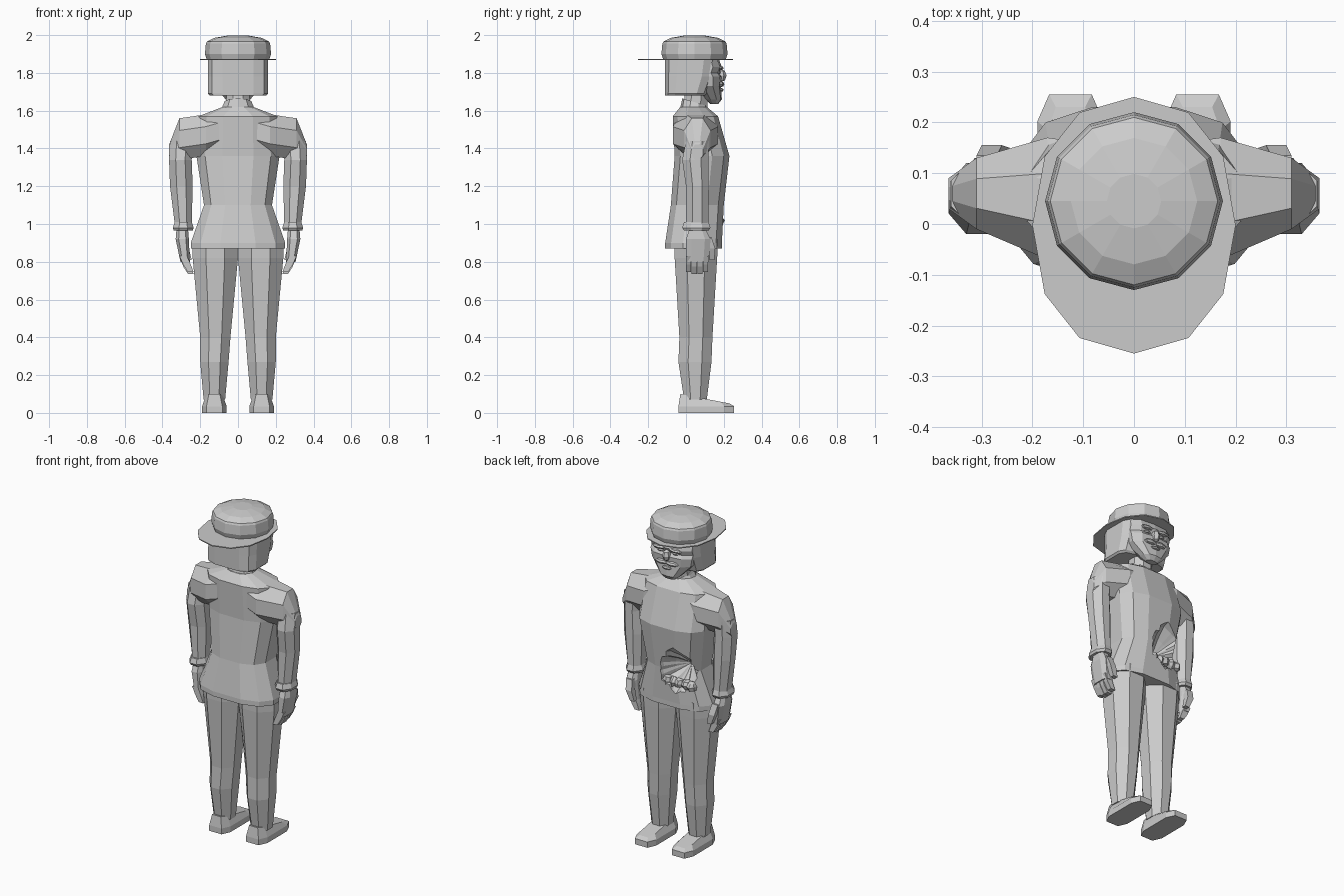
import bpy, bmesh, random
from math import sin, cos, pi, tau, copysign
from mathutils import Matrix, Vector

if "Cube" in bpy.data.objects:
    bpy.data.objects.remove(bpy.data.objects["Cube"])
random.seed(4)

shade = (0.6, 0.6, 0.6, 1)
grey = bpy.data.materials.new("plain_grey")
grey.use_nodes = True
grey.diffuse_color = shade
grey.node_tree.nodes["Principled BSDF"].inputs["Base Color"].default_value = shade


def finish(name, bm):
    bmesh.ops.recalc_face_normals(bm, faces=bm.faces)
    mesh = bpy.data.meshes.new(name)
    bm.to_mesh(mesh)
    bm.free()
    mesh.materials.append(grey)
    obj = bpy.data.objects.new(name, mesh)
    bpy.context.collection.objects.link(obj)
    return obj


def cut(level, half, back, front, middle=0, sides=8, turn=0.5, corner=1, tilt=0):
    """One cross-section that fills a box; a corner value under one squares it off."""
    angles = [tau * (i + turn) / sides for i in range(sides)]
    reach = max(cos(a) for a in angles)
    points = []
    for a in angles:
        u, v = [copysign(min(1, abs(f) / reach) ** corner, f) for f in (cos(a), sin(a))]
        y = (back + front) / 2 + v * (front - back) / 2
        points.append((middle + half * u, y, level - tilt * v))
    return points


def loft(name, cuts, order="xyz", side=1):
    """Skin a stack of cross-sections and cap both ends."""
    bm = bmesh.new()
    rows = []
    for points in cuts:
        places = [Vector([p["xyz".index(axis)] for axis in order]) for p in points]
        rows.append([bm.verts.new((p.x * side, p.y, p.z)) for p in places])
    for low, high in zip(rows, rows[1:]):
        for i in range(len(low)):
            bm.faces.new((low[i - 1], low[i], high[i], high[i - 1]))
    bm.faces.new(rows[0])
    bm.faces.new(rows[-1])
    return finish(name, bm)


def pebble(name, place, size, side=1, roughness=0.0):
    """A small faceted lump."""
    x, y, z = place
    bm = bmesh.new()
    bmesh.ops.create_uvsphere(bm, u_segments=6, v_segments=4, radius=1)
    for v in bm.verts:
        v.co *= random.uniform(1 - roughness, 1 + roughness)
    bm.transform(Matrix.LocRotScale(Vector((x * side, y, z)), None, Vector(size)))
    return finish(name, bm)


def pair(build, name, *details):
    build("left_" + name, *details, side=1)
    build("right_" + name, *details, side=-1)


# Jacket body
def body(level, half, back, front):
    return cut(level, half, back, front, sides=12, corner=0.75)


jacket = loft("jacket", [
    body(level=0.87, half=0.25, back=-0.11, front=0.19),
    body(level=0.9, half=0.25, back=-0.11, front=0.19),
    body(level=1.1, half=0.18, back=-0.08, front=0.2),
    body(level=1.36, half=0.22, back=-0.06, front=0.23),
    body(level=1.57, half=0.21, back=-0.07, front=0.17),
    body(level=1.62, half=0.08, back=-0.03, front=0.11),
])

# Ragged, pleated pit torn in the belly
pleats = 30
ragged = [random.uniform(0.8, 1.1) * (1 if i % 2 else 0.9) for i in range(pleats)]
pit = []
for step in range(4):
    radius = 0.01 + 0.14 * sin(step * pi / 6)
    spread = [radius * r for r in ragged]
    pit.append([(r * cos(tau * i / pleats) - 0.08, r * sin(tau * i / pleats) + 1.1, 0.06 * (step + 1))
                for i, r in enumerate(spread)])
cutter = loft("pit_cutter", pit, order="xzy")
cutter.hide_render = True
torn = jacket.modifiers.new("torn_pit", 'BOOLEAN')
torn.operation, torn.solver, torn.object = 'DIFFERENCE', 'EXACT', cutter
bpy.context.view_layer.update()
evaluated = jacket.evaluated_get(bpy.context.evaluated_depsgraph_get())
torn_mesh = bpy.data.meshes.new_from_object(evaluated)
jacket.modifiers.clear()
jacket.data = torn_mesh
bpy.data.objects.remove(cutter)

# Lumps along the lower edge of the pit
for i in range(5):
    pebble(f"belly_lump_{i + 1}", (0.04 * i - 0.16, 0.17, 1.02), Vector((1, 1, 1)) * 0.03, roughness=0.2)

# Shoulders, skinned sideways from the chest to the outer arm
pair(loft, "shoulder", [
    cut(level=0.1, middle=0.05, half=0.11, back=1.38, front=1.6),
    cut(level=0.17, middle=0.05, half=0.12, back=1.36, front=1.58),
    cut(level=0.31, middle=0.06, half=0.07, back=1.34, front=1.56),
    cut(level=0.365, middle=0.06, half=0.03, back=1.34, front=1.42),
], "zxy")

# Sleeves and flared cuffs
pair(loft, "sleeve", [
    cut(level=1.44, middle=0.3, half=0.06, back=0, front=0.12),
    cut(level=1.34, middle=0.305, half=0.06, back=-0.02, front=0.12),
    cut(level=1.2, middle=0.3, half=0.06, back=0, front=0.12),
    cut(level=1, middle=0.29, half=0.045, back=0, front=0.12),
])
pair(loft, "cuff", [
    cut(level=1.01, middle=0.29, half=0.045, back=-0.01, front=0.12),
    cut(level=0.98, middle=0.29, half=0.055, back=-0.02, front=0.13),
    cut(level=0.965, middle=0.29, half=0.05, back=-0.01, front=0.12),
])

# Hands, with the fingers curling inward
pair(loft, "palm", [
    cut(level=0.98, middle=0.295, half=0.03, back=0.02, front=0.1, corner=0.7),
    cut(level=0.92, middle=0.295, half=0.035, back=0, front=0.13, corner=0.7),
    cut(level=0.8, middle=0.28, half=0.025, back=0, front=0.12, corner=0.7),
])
for finger in range(4):
    back = 0.03 * finger
    front = back + 0.027
    tip = 0.73 + 0.01 * abs(finger - 1.5)
    pair(loft, f"finger_{finger + 1}", [
        cut(level=0.83, middle=0.29, half=0.02, back=back, front=front, sides=4),
        cut(level=tip + 0.04, middle=0.27, half=0.02, back=back, front=front, sides=4),
        cut(level=tip, middle=0.25, half=0.015, back=back, front=front, sides=4),
    ])
pair(loft, "thumb", [
    cut(level=0.93, middle=0.29, half=0.02, back=0.1, front=0.135, sides=4),
    cut(level=0.87, middle=0.28, half=0.02, back=0.12, front=0.155, sides=4),
    cut(level=0.81, middle=0.26, half=0.015, back=0.125, front=0.15, sides=4),
])

# Trousers
pair(loft, "trouser_leg", [
    cut(level=0.92, middle=0.12, half=0.12, back=-0.06, front=0.17),
    cut(level=0.82, middle=0.12, half=0.12, back=-0.06, front=0.165),
    cut(level=0.4, middle=0.12, half=0.08, back=-0.035, front=0.14),
    cut(level=0.27, middle=0.125, half=0.075, back=-0.04, front=0.135),
    cut(level=0.07, middle=0.125, half=0.057, back=-0.01, front=0.11),
])

# Shoes, high at the heel and low at the toe
pair(loft, "shoe", [
    cut(level=0, middle=0.125, half=0.065, back=-0.04, front=0.255, corner=0.5),
    cut(level=0.035, middle=0.125, half=0.065, back=-0.04, front=0.255, corner=0.5),
    cut(level=0.075, middle=0.125, half=0.045, back=-0.03, front=0.23, corner=0.5, tilt=0.025),
])

# Neck and tilted collar
loft("neck", [
    cut(level=1.58, half=0.065, back=-0.02, front=0.11),
    cut(level=1.73, half=0.06, back=0, front=0.12),
])
loft("collar", [
    cut(level=1.6, half=0.09, back=-0.03, front=0.12, sides=10, tilt=0.015),
    cut(level=1.645, half=0.07, back=-0.02, front=0.11, sides=10, tilt=0.02),
])

# Hair, cut straight at the bottom and leaning forward to the brim
def hair(level, half, front):
    return cut(level, half, back=-0.11, front=front, sides=12, corner=0.5)


loft("hair", [
    hair(level=1.68, half=0.15, front=0.1),
    hair(level=1.69, half=0.16, front=0.11),
    hair(level=1.78, half=0.16, front=0.145),
    hair(level=1.87, half=0.16, front=0.16),
])

# Face with a narrow chin
def head(level, half, back, front):
    return cut(level, half, back, front, sides=10, corner=0.9)


loft("face", [
    head(level=1.635, half=0.035, back=0.13, front=0.17),
    head(level=1.66, half=0.065, back=0.1, front=0.19),
    head(level=1.73, half=0.13, back=0.05, front=0.185),
    head(level=1.78, half=0.14, back=0.04, front=0.19),
    head(level=1.8, half=0.14, back=0.04, front=0.175),
    head(level=1.83, half=0.14, back=0.04, front=0.19),
    head(level=1.87, half=0.14, back=0.04, front=0.175),
])
pebble("nose", (0, 0.185, 1.785), (0.025, 0.03, 0.035))
pebble("lower_lip", (0, 0.185, 1.71), (0.035, 0.015, 0.01))
pair(pebble, "eye", (0.05, 0.17, 1.803), (0.025, 0.015, 0.01))
pair(pebble, "brow", (0.055, 0.18, 1.825), (0.045, 0.02, 0.012))
pair(pebble, "moustache", (0.035, 0.185, 1.74), (0.045, 0.018, 0.015))

# Hat: crown with a domed top, and a flat oval brim
def crown(level, radius):
    return cut(level, radius, back=0.045 - radius, front=0.045 + radius, sides=12, turn=0)


dome = [crown(1.955 + 0.045 * sin(a), 0.17 * cos(a)) for a in (0, 0.25, 0.75, 1.25)]
loft("hat_crown", [crown(level=1.87, radius=0.165), crown(level=1.9, radius=0.175)] + dome)
loft("hat_brim", [
    cut(level, half=0.2, back=-0.255, front=0.25, sides=12, turn=0, corner=0.9)
    for level in (1.867, 1.873)
])
